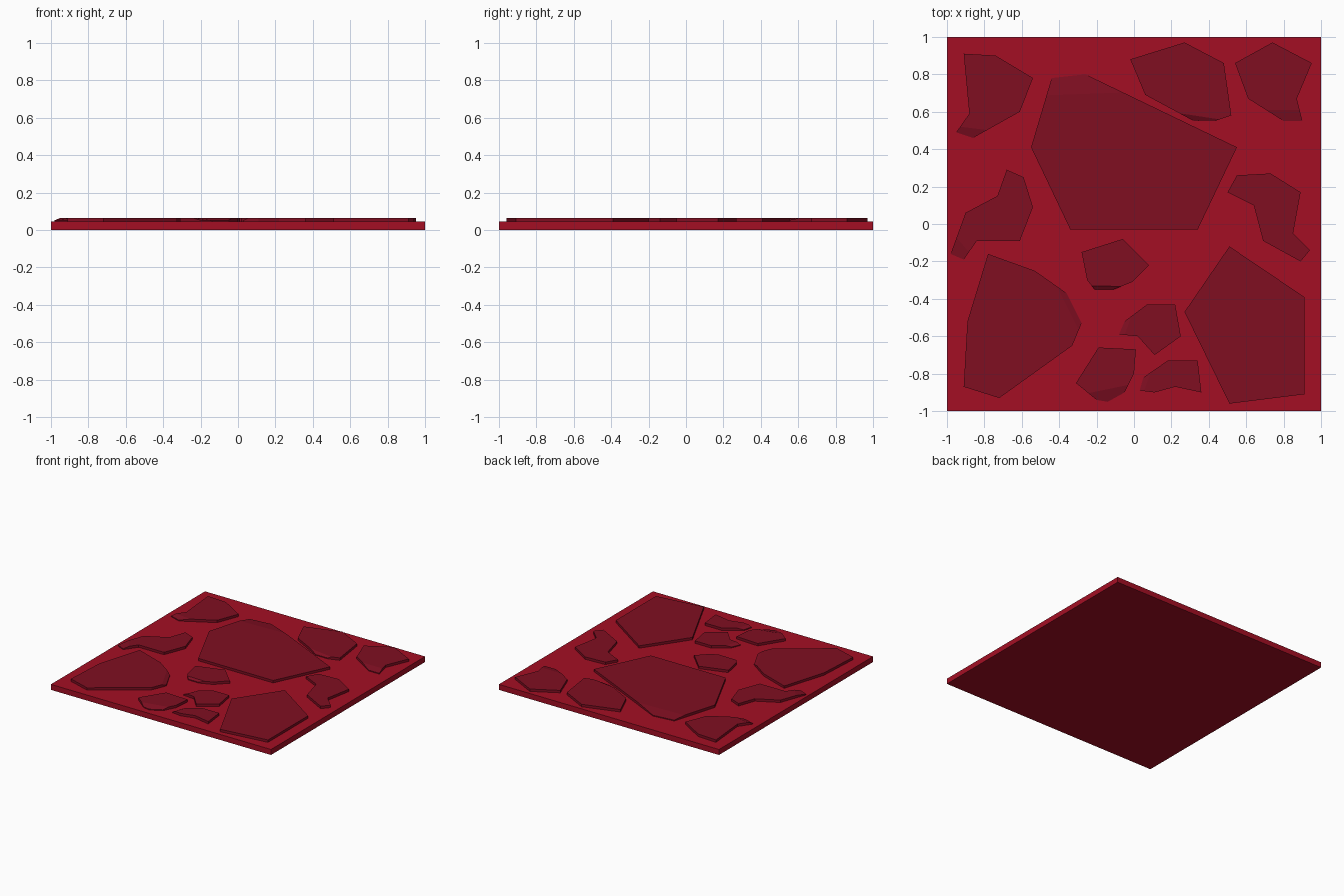
import bpy, bmesh

if "Cube" in bpy.data.objects:
    bpy.data.objects.remove(bpy.data.objects["Cube"])

SLAB_TOP, STONE_TOP, STONE_LOW = 0.045, 0.065, 0.052


def material(name, rgb):
    m = bpy.data.materials.new(name)
    m.diffuse_color = (*rgb, 1)
    m.use_nodes = True
    m.node_tree.nodes["Principled BSDF"].inputs["Base Color"].default_value = m.diffuse_color
    return m


red = material("bright red", (0.37, 0.0045, 0.0175))
dark_red = material("dark red", (0.215, 0.0045, 0.0155))


def finish(name, bm, mat):
    bmesh.ops.recalc_face_normals(bm, faces=bm.faces)
    me = bpy.data.meshes.new(name)
    bm.to_mesh(me)
    bm.free()
    me.materials.append(mat)
    bpy.context.collection.objects.link(bpy.data.objects.new(name, me))


def stone(name, pts, low=(), reach=0.3):
    """Flat-topped slab from an outline; the run of corners in `low` is worn down."""
    n = len(pts)
    # rotate so that the worn run comes first
    s = low[0] if low else 0
    pts = pts[s:] + pts[:s]
    k = len(low)
    rim = [(x, y, STONE_LOW if i < k else STONE_TOP) for i, (x, y) in enumerate(pts)]
    if k:
        def brk(a, b):
            return (a[0] + (b[0] - a[0]) * reach, a[1] + (b[1] - a[1]) * reach, STONE_TOP)
        first, last = brk(pts[0], pts[-1]), brk(pts[k - 1], pts[k % n])
        rim = [first] + rim[:k] + [last] + rim[k:]
    bm = bmesh.new()
    top = [bm.verts.new(p) for p in rim]
    bot = [bm.verts.new((p[0], p[1], SLAB_TOP - 0.005)) for p in rim]
    if k:
        bm.faces.new(top[:k + 2])
        bm.faces.new([top[0]] + top[k + 1:])
    else:
        bm.faces.new(top)
    bm.faces.new(bot[::-1])
    for i in range(len(rim)):
        j = (i + 1) % len(rim)
        bm.faces.new((bot[i], bot[j], top[j], top[i]))
    finish(name, bm, dark_red)


# base slab
bm = bmesh.new()
bmesh.ops.create_cube(bm, size=1)
for v in bm.verts:
    v.co = (v.co.x * 2, v.co.y * 2, (v.co.z + 0.5) * SLAB_TOP)
finish("base_slab", bm, red)

# back row
stone("stone_back_left", [(-.91, .91), (-.74, .90), (-.54, .78), (-.61, .60),
                          (-.86, .46), (-.95, .49), (-.88, .59)], (4, 5))
stone("stone_back_middle", [(-.02, .88), (.27, .97), (.48, .86), (.52, .58),
                            (.43, .55), (.32, .55), (.06, .69)], (4, 5))
stone("stone_back_right", [(.54, .86), (.74, .97), (.95, .86), (.87, .67),
                           (.90, .55), (.80, .55), (.61, .67)], (4, 5), 0.5)
# large centre stone
stone("stone_centre", [(-.44, .78), (-.26, .80), (.55, .41), (.34, -.03),
                       (-.34, -.03), (-.55, .41)], (0, 1), 0.25)
# side stones
stone("stone_left", [(-.68, .29), (-.59, .25), (-.54, .09), (-.61, -.09), (-.84, -.09),
                     (-.91, -.19), (-.98, -.16), (-.90, .06), (-.73, .15)], (5, 6), 0.4)
stone("stone_right", [(.55, .26), (.73, .27), (.89, .17), (.85, -.05), (.94, -.14),
                      (.89, -.20), (.69, -.09), (.64, .10), (.50, .17)])
# large front stones
stone("stone_front_left", [(-.78, -.16), (-.53, -.25), (-.36, -.37), (-.28, -.53),
                           (-.33, -.65), (-.72, -.93), (-.91, -.87), (-.89, -.52)], (2, 3))
stone("stone_front_right", [(.51, -.12), (.91, -.39), (.91, -.91), (.51, -.96), (.27, -.47)])
# small pebbles at the front
stone("pebble_a", [(-.28, -.15), (-.06, -.08), (.08, -.22), (-.01, -.31),
                   (-.11, -.35), (-.21, -.35), (-.25, -.30)], (4, 5), 0.4)
stone("pebble_b", [(.07, -.43), (.22, -.43), (.25, -.60), (.11, -.70),
                   (.02, -.60), (-.08, -.59), (-.05, -.52)], (5, 6))
stone("pebble_c", [(-.19, -.66), (.01, -.67), (0, -.80), (-.05, -.90),
                   (-.14, -.95), (-.20, -.94), (-.31, -.85)], (3, 4, 5), 0.4)
stone("pebble_d", [(.18, -.73), (.34, -.73), (.36, -.90), (.22, -.87),
                   (.11, -.90), (.03, -.89), (.05, -.82)], (5, 6))
